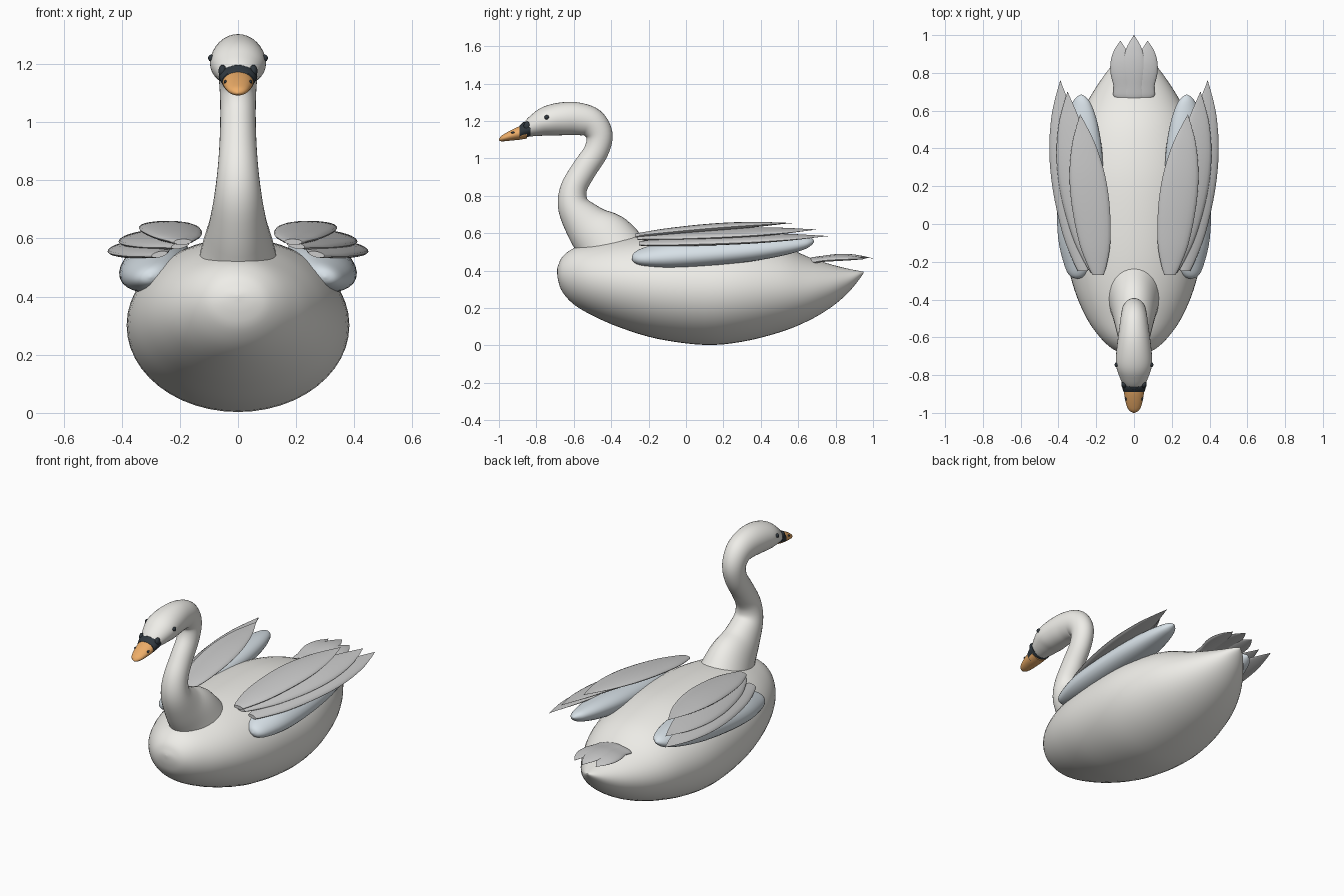
import bpy, bmesh, math
from mathutils import Vector

if "Cube" in bpy.data.objects:
    bpy.data.objects.remove(bpy.data.objects["Cube"])


def material(name, rgb):
    m = bpy.data.materials.new(name)
    m.diffuse_color = (*rgb, 1)
    m.use_nodes = True
    m.node_tree.nodes["Principled BSDF"].inputs["Base Color"].default_value = m.diffuse_color
    return m


WHITE = material("white_plumage", (0.86, 0.85, 0.81))
FEATHER = material("feather", (0.80, 0.80, 0.78))
BLUE = material("pale_blue", (0.68, 0.75, 0.80))
ORANGE = material("orange", (0.85, 0.42, 0.14))
BLACK = material("black", (0.03, 0.04, 0.05))


def finish(ob, mat):
    ob.data.materials.append(mat)
    bpy.ops.object.select_all(action='DESELECT')
    bpy.context.view_layer.objects.active = ob
    ob.select_set(True)
    bpy.ops.object.shade_smooth_by_angle(angle=math.radians(50))


def spline(rows, steps):
    """Smooth interpolation through rows of numbers."""
    out = []
    n = len(rows)
    for i in range(n - 1):
        p0, p1, p2, p3 = (rows[max(0, min(n - 1, k))] for k in (i - 1, i, i + 1, i + 2))
        for s in range(steps):
            t = s / steps
            out.append([0.5 * (2 * b + (c - a) * t + (2 * a - 5 * b + 4 * c - d) * t * t
                               + (3 * b - a - 3 * c + d) * t ** 3)
                        for a, b, c, d in zip(p0, p1, p2, p3)])
    return out + [list(rows[-1])]


def loft(name, rows, mat, steps=5, sides=32, follow=False, roll=0.0):
    """Elliptical sections; each row is x, y, z, half width, half height."""
    pts = spline(rows, steps)
    bm = bmesh.new()
    rings = []
    for i, (x, y, z, rx, rz) in enumerate(pts):
        up, side = Vector((0, 0, 1)), Vector((1, 0, 0))
        if follow:
            a, b = pts[max(i - 1, 0)], pts[min(i + 1, len(pts) - 1)]
            up = Vector((0, -(b[2] - a[2]), b[1] - a[1])).normalized()
        rx, rz = max(rx, 0.001), max(rz, 0.001)
        ring = []
        for k in range(sides):
            t = 2 * math.pi * k / sides
            u, v = rx * math.cos(t), rz * math.sin(t)
            u, v = u * math.cos(roll) - v * math.sin(roll), u * math.sin(roll) + v * math.cos(roll)
            ring.append(bm.verts.new(Vector((x, y, z)) + side * u + up * v))
        rings.append(ring)
    for r, q in zip(rings, rings[1:]):
        for k in range(sides):
            j = (k + 1) % sides
            bm.faces.new((r[k], r[j], q[j], q[k]))
    bm.faces.new(rings[0])
    bm.faces.new(rings[-1])
    bmesh.ops.recalc_face_normals(bm, faces=bm.faces)
    me = bpy.data.meshes.new(name)
    bm.to_mesh(me)
    bm.free()
    ob = bpy.data.objects.new(name, me)
    bpy.context.collection.objects.link(ob)
    finish(ob, mat)
    return ob


def feather(name, root, mid, tip, width, thick, roll, blunt=0.3):
    """Thin pointed leaf bending through three points."""
    shape = [(0, blunt), (0.06, blunt + 0.2), (0.2, 0.82), (0.42, 1), (0.62, 0.95),
             (0.8, 0.66), (0.92, 0.3), (1, 0)]
    rows = []
    for t, w in shape:
        p = [(1 - t) * (1 - 2 * t) * a + 4 * t * (1 - t) * b + t * (2 * t - 1) * c
             for a, b, c in zip(root, mid, tip)]
        rows.append((*p, width * w, thick * (0.25 + 0.75 * w) * (1 - t ** 6)))
    loft(name, rows, FEATHER, 4, 20, roll=roll)


def ball(name, loc, scale, mat):
    bpy.ops.mesh.primitive_uv_sphere_add(segments=20, ring_count=12, radius=1, location=loc)
    ob = bpy.context.object
    ob.name = name
    ob.scale = scale
    finish(ob, mat)


# Body: y, bottom, top, half width
body = [(-.69, .395, .405, .004), (-.683, .345, .43, .06), (-.66, .285, .475, .115),
        (-.60, .22, .52, .18), (-.50, .16, .548, .25), (-.35, .095, .578, .315),
        (-.15, .035, .597, .363), (.1, .003, .60, .383), (.3, .02, .585, .37),
        (.5, .07, .54, .315), (.65, .13, .475, .245), (.77, .2, .435, .17),
        (.86, .275, .412, .1), (.92, .345, .40, .045), (.95, .388, .394, .003)]
loft("body", [(0, y, (a + b) / 2, w, (b - a) / 2) for y, a, b, w in body], WHITE, 4, 48)

# Neck and head as one tube
neck = [(-.37, .47, .15, .18), (-.44, .56, .125, .165), (-.53, .645, .1, .122), (-.60, .745, .082, .086),
        (-.60, .84, .07, .071), (-.545, .94, .063, .067), (-.48, 1.04, .061, .066),
        (-.463, 1.125, .064, .071), (-.505, 1.19, .072, .08), (-.58, 1.212, .082, .087),
        (-.66, 1.212, .092, .088), (-.74, 1.2, .096, .08), (-.80, 1.178, .08, .062),
        (-.85, 1.155, .055, .04), (-.87, 1.148, .03, .02)]
loft("neck_and_head", [(0, *r) for r in neck], WHITE, 5, 32, follow=True)

# Beak and dark band
loft("beak", [(0, -.85, 1.145, .056, .038), (0, -.89, 1.136, .053, .036), (0, -.93, 1.125, .047, .029),
              (0, -.97, 1.112, .036, .02), (0, -.99, 1.105, .022, .013), (0, -1.0, 1.1, .003, .003)],
     ORANGE, 4, 24)
loft("beak_band", [(0, -.832, 1.157, .066, .036), (0, -.845, 1.157, .066, .042),
                   (0, -.87, 1.15, .061, .042), (0, -.89, 1.138, .055, .038)], BLACK, 4, 24)
ball("beak_knob", (0, -.856, 1.183), (.034, .022, .014), BLACK)

# Wings, feathers and face details on both sides
for s, tag in ((1, "left"), (-1, "right")):
    ball("eye_" + tag, (s * .092, -.745, 1.22), (.011, .012, .012), BLACK)
    ball("nostril_" + tag, (s * .043, -.925, 1.138), (.006, .01, .006), BLACK)
    ball("band_lobe_" + tag, (s * .053, -.85, 1.175), (.014, .018, .022), BLACK)
    wing = [(.30, -.29, .468, .003, .003), (.30, -.275, .47, .04, .027), (.295, -.22, .475, .075, .047),
            (.292, -.08, .49, .112, .07), (.287, .12, .506, .125, .075), (.28, .35, .525, .118, .07),
            (.277, .52, .54, .09, .055), (.278, .63, .55, .055, .035), (.28, .67, .555, .027, .018),
            (.28, .685, .557, .003, .003)]
    loft("wing_" + tag, [(s * r[0], *r[1:]) for r in wing], BLUE, 4, 28, roll=-s * .3)
    for n, root, mid, tip, w, roll in (
            ("upper", (.19, -.27, .588), (.235, .15, .632), (.285, .58, .655), .1, -.04),
            ("middle", (.20, -.26, .575), (.30, .22, .60), (.352, .70, .62), .1, -.2),
            ("lower", (.27, -.25, .545), (.35, .26, .568), (.39, .76, .585), .092, -.22)):
        feather(n + "_feather_" + tag, *[(s * p[0], p[1], p[2]) for p in (root, mid, tip)],
                w, .021, s * roll)
    feather("tail_feather_" + tag, (s * .055, .665, .45), (s * .07, .82, .468), (s * .072, .97, .462),
            .056, .014, -s * .15, .75)

# Middle tail feather
feather("tail_feather_middle", (0, .66, .455), (0, .83, .476), (0, 1.0, .466), .06, .014, 0, .75)
